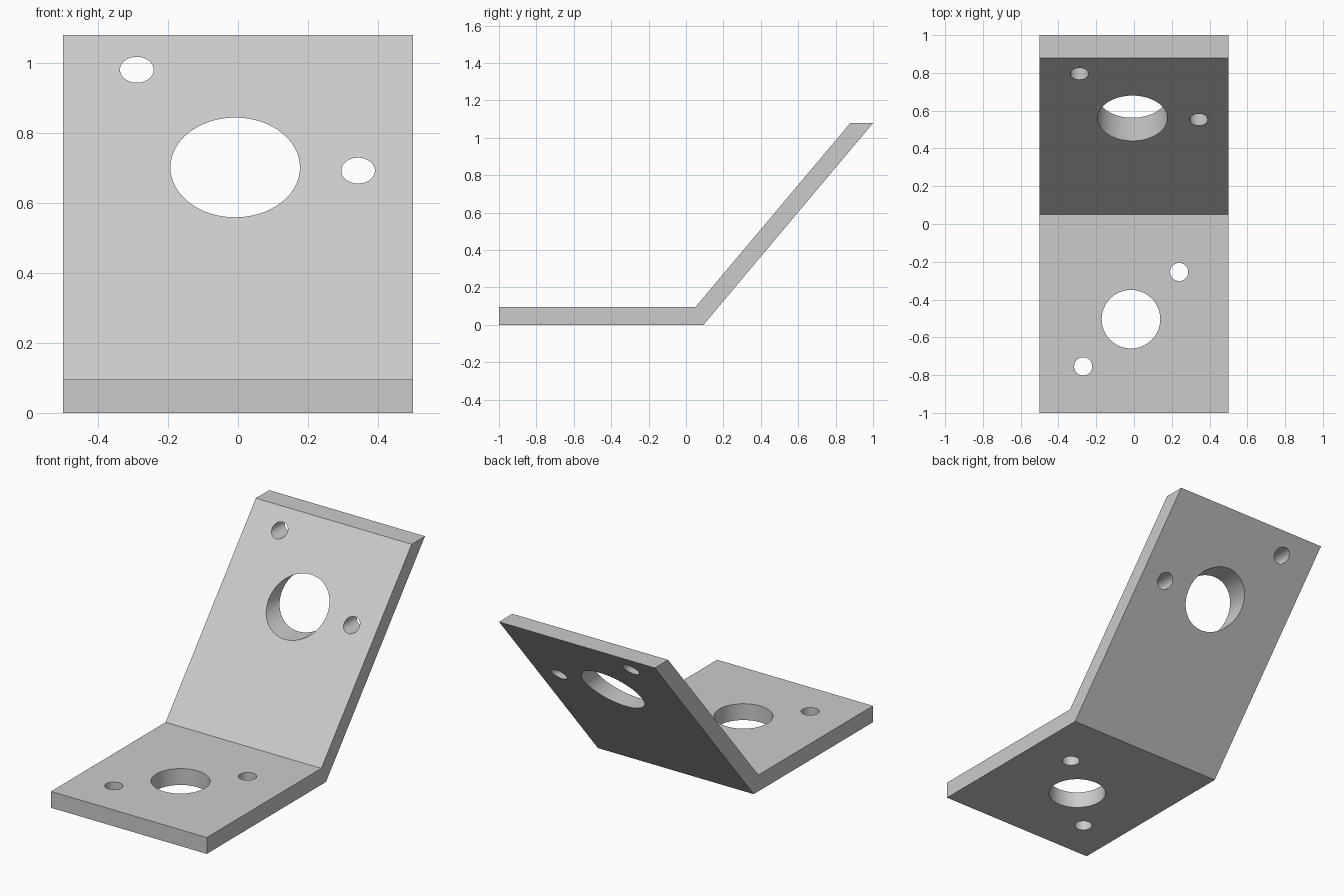
import bpy
import bmesh
from math import pi
from mathutils import Matrix

cube = bpy.data.objects.get("Cube")
if cube:
    bpy.data.objects.remove(cube, do_unlink=True)

# Single plain metal colour
grey = bpy.data.materials.new("light_grey")
grey.use_nodes = True
colour = (0.6, 0.6, 0.6, 1)
grey.diffuse_color = colour
grey.node_tree.nodes["Principled BSDF"].inputs["Base Color"].default_value = colour


def add_object(name, bm):
    bmesh.ops.recalc_face_normals(bm, faces=bm.faces)
    mesh = bpy.data.meshes.new(name)
    bm.to_mesh(mesh)
    bm.free()
    mesh.materials.append(grey)
    obj = bpy.data.objects.new(name, mesh)
    bpy.context.collection.objects.link(obj)
    return obj


# Bent plate: side profile (y, z) extruded across the width
profile = [(-1, 0), (0.093, 0), (1, 1.079), (0.878, 1.079), (0.05, 0.095), (-1, 0.095)]
bm = bmesh.new()
side = bm.faces.new([bm.verts.new((-0.5, y, z)) for y, z in profile])
extruded = bmesh.ops.extrude_face_region(bm, geom=[side])["geom"]
bmesh.ops.translate(bm, vec=(1, 0, 0),
                    verts=[v for v in extruded if isinstance(v, bmesh.types.BMVert)])
bracket = add_object("bent_bracket", bm)


def cut_hole(name, centre, radius, height_scale=1, rotation=0):
    """Cut a straight hole; rotation turns its axis from z towards y."""
    matrix = (Matrix.Translation(centre) @ Matrix.Rotation(rotation, 4, "X")
              @ Matrix.Diagonal((1, height_scale, 1, 1)))
    bm = bmesh.new()
    bmesh.ops.create_cone(bm, cap_ends=True, segments=64, radius1=radius,
                          radius2=radius, depth=1, matrix=matrix)
    cutter = add_object(name + "_cutter", bm)
    cutter.hide_render = True
    mod = bracket.modifiers.new(name, "BOOLEAN")
    mod.operation = "DIFFERENCE"
    mod.solver = "EXACT"
    mod.object = cutter
    bpy.context.view_layer.objects.active = bracket
    bpy.ops.object.modifier_apply(modifier=mod.name)
    bpy.data.objects.remove(cutter, do_unlink=True)


# Vertical holes through the base
for name, x, y, radius in [("base_bore", -0.016, -0.504, 0.155),
                           ("base_bolt_right", -0.269, -0.754, 0.048),
                           ("base_bolt_left", 0.239, -0.254, 0.048)]:
    cut_hole(name, (x, y, 0), radius)

# Horizontal holes through the sloping leg, flattened to look round on the slope
for name, x, z, radius in [("leg_bore", -0.008, 0.701, 0.185),
                           ("leg_bolt_right", -0.289, 0.98, 0.048),
                           ("leg_bolt_left", 0.343, 0.692, 0.048)]:
    cut_hole(name, (x, 0.6, z), radius, 0.77, pi / 2)

# Smooth hole walls, crisp plate edges
bpy.ops.object.select_all(action="DESELECT")
bracket.select_set(True)
bpy.context.view_layer.objects.active = bracket
bpy.ops.object.shade_smooth_by_angle(angle=pi / 6)
